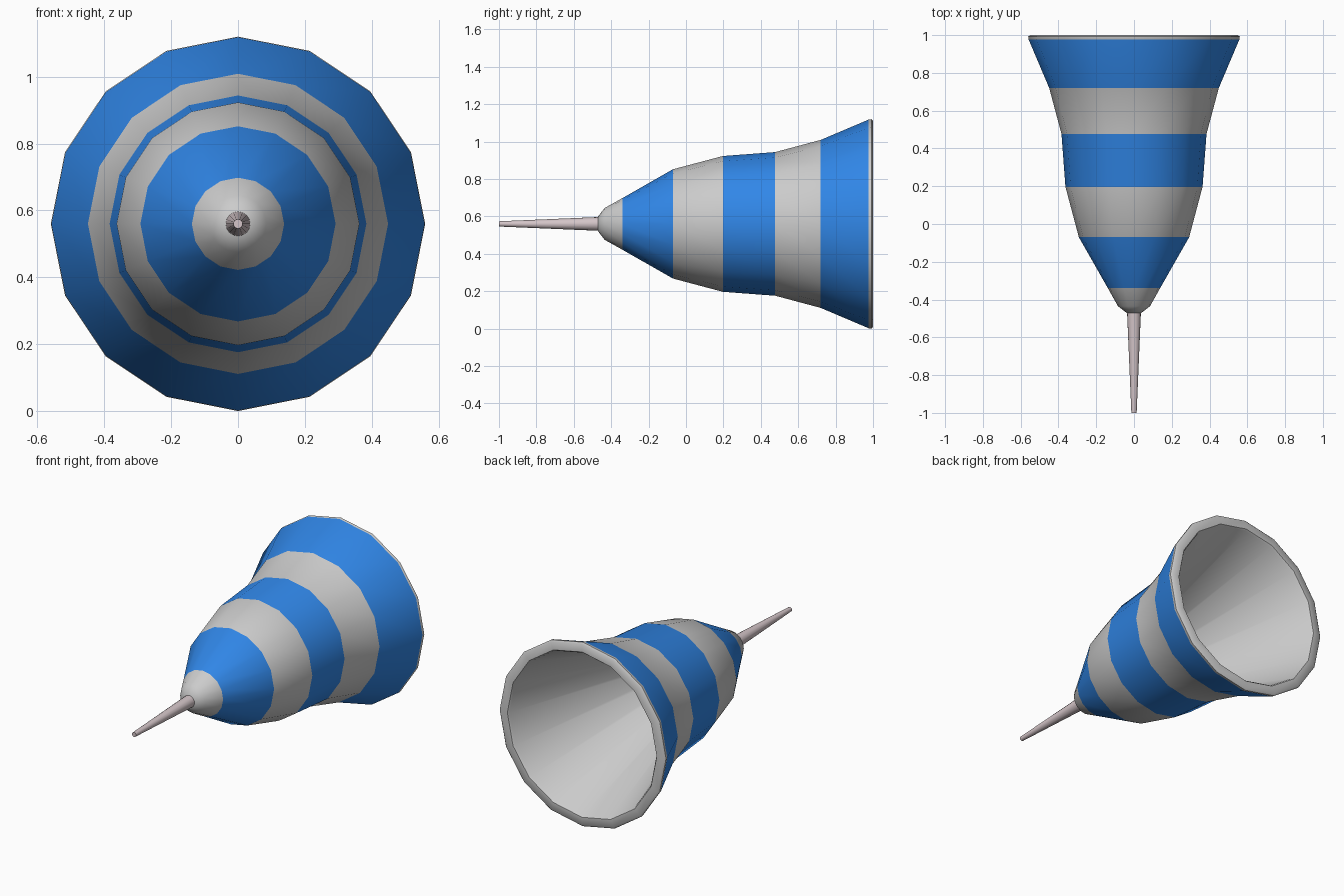
import bpy, bmesh
from math import sin, cos, pi

if "Cube" in bpy.data.objects:
    bpy.data.objects.remove(bpy.data.objects["Cube"])

CZ = 0.56      # height of the central axis
SIDES = 16


def material(name, color):
    m = bpy.data.materials.new(name)
    m.diffuse_color = color
    m.use_nodes = True
    m.node_tree.nodes["Principled BSDF"].inputs["Base Color"].default_value = m.diffuse_color
    return m


def lathe(name, profile, mats=(), bands=None, angle=40):
    """Revolve (y, radius) points about the y axis; radius 0 closes to a point."""
    bm = bmesh.new()
    rings = []
    for y, r in profile:
        if r == 0:
            rings.append([bm.verts.new((0, y, CZ))] * SIDES)
        else:
            rings.append([bm.verts.new((r * sin(2 * pi * i / SIDES), y,
                                        CZ + r * cos(2 * pi * i / SIDES)))
                          for i in range(SIDES)])
    for k, (a, b) in enumerate(zip(rings, rings[1:])):
        for i in range(SIDES):
            j = (i + 1) % SIDES
            f = bm.faces.new(list(dict.fromkeys((a[i], a[j], b[j], b[i]))))
            f.material_index = bands[k] if bands else 0
    bmesh.ops.recalc_face_normals(bm, faces=bm.faces)
    me = bpy.data.meshes.new(name)
    bm.to_mesh(me)
    bm.free()
    for m in mats:
        me.materials.append(m)
    ob = bpy.data.objects.new(name, me)
    bpy.context.collection.objects.link(ob)
    bpy.ops.object.select_all(action='DESELECT')
    ob.select_set(True)
    bpy.context.view_layer.objects.active = ob
    bpy.ops.object.shade_smooth_by_angle(angle=angle * pi / 180)
    return ob


grey = material("grey", (0.6, 0.6, 0.6, 1))
blue = material("blue", (0.03, 0.24, 0.8, 1))
pink = material("pale_pink", (0.66, 0.56, 0.58, 1))

# Striped bell: outer skin, rolled rim, then the hollow inside
lathe("striped_bell",
      [(-0.47, 0), (-0.47, 0.04), (-0.435, 0.085), (-0.34, 0.138),
       (-0.07, 0.292), (0.197, 0.363), (0.477, 0.384), (0.72, 0.449),
       (0.977, 0.558), (0.992, 0.56), (1.0, 0.55), (1.0, 0.503),
       (0.99, 0.495), (-0.38, 0.06), (-0.38, 0)],
      (grey, blue), [0, 0, 0, 1, 0, 1, 0, 1, 0, 0, 0, 0, 0, 0])

# Tapered needle at the narrow end
lathe("needle", [(-1.0, 0), (-1.0, 0.014), (-0.46, 0.037), (-0.46, 0)], (pink,))
